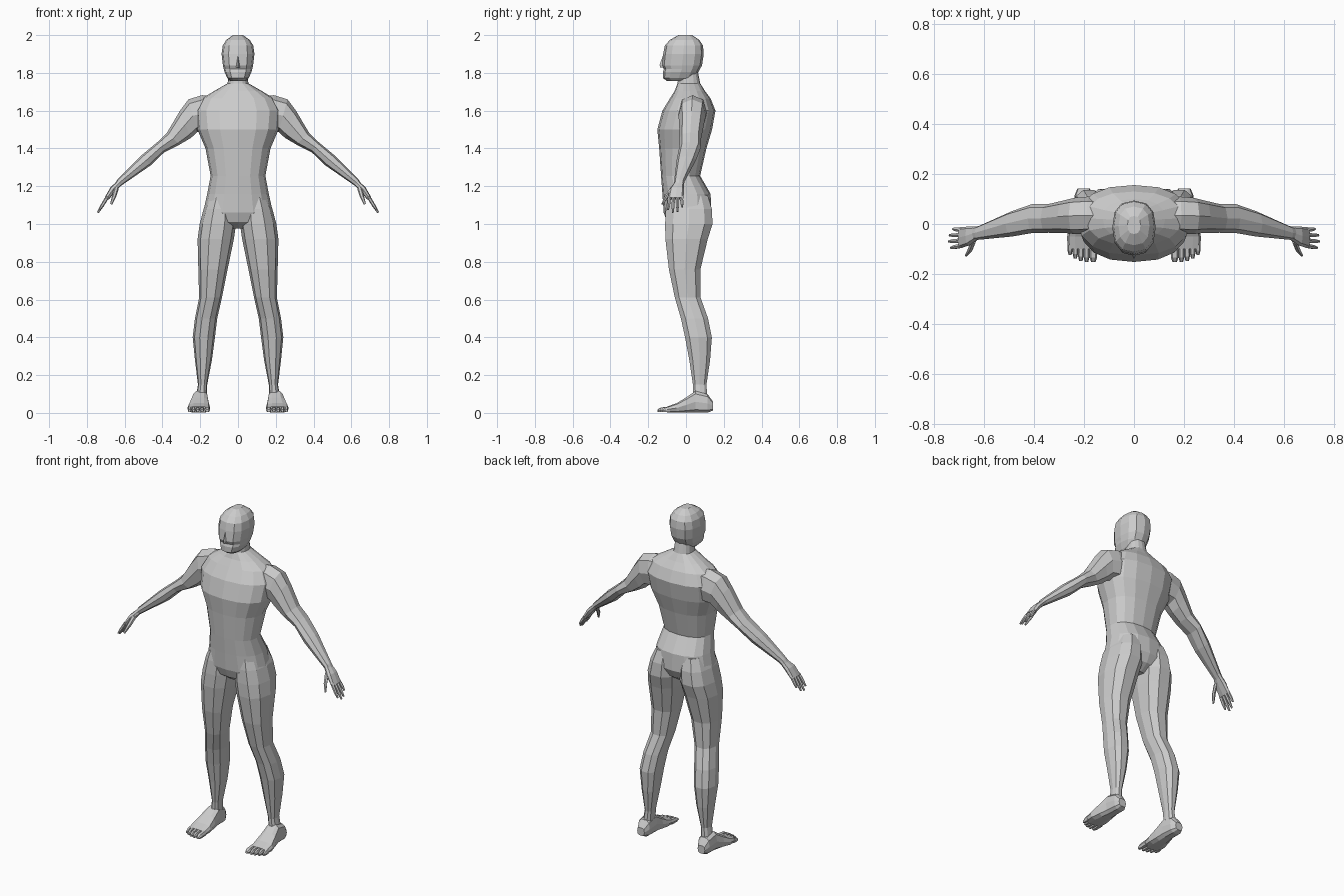
import bpy, bmesh, math
from mathutils import Vector as V

skin = bpy.data.materials.new("plain grey")
skin.diffuse_color = (0.6, 0.6, 0.6, 1)


def loft(bm, rings, n=12, p=0.85):
    """Skin closed rings, each given as (centre, half axis u, half axis v)."""
    loops = []
    for c, u, v in rings:
        loop = []
        for i in range(n):
            a = 2 * math.pi * i / n
            f = lambda t: math.copysign(abs(t) ** p, t) if abs(t) > 1e-6 else 0
            loop.append(bm.verts.new(V(c) + V(u) * f(math.cos(a)) + V(v) * f(math.sin(a))))
        loops.append(loop)
    for a, b in zip(loops, loops[1:]):
        for i in range(n):
            j = (i + 1) % n
            bm.faces.new((a[i], a[j], b[j], b[i]))
    bm.faces.new(loops[0][::-1])
    bm.faces.new(loops[-1])


def slab(z, x0, x1, y0, y1):
    """Horizontal ring from its extents."""
    return ((x0 + x1) / 2, (y0 + y1) / 2, z), ((x1 - x0) / 2, 0, 0), (0, (y1 - y0) / 2, 0)


def upright(y, x0, x1, z0, z1):
    """Ring facing along y from its extents."""
    return ((x0 + x1) / 2, y, (z0 + z1) / 2), ((x1 - x0) / 2, 0, 0), (0, 0, (z1 - z0) / 2)


def finish(name, bm, side=1):
    if side < 0:
        for v in bm.verts:
            v.co.x = -v.co.x
    bmesh.ops.recalc_face_normals(bm, faces=bm.faces)
    me = bpy.data.meshes.new(name)
    bm.to_mesh(me)
    bm.free()
    me.materials.append(skin)
    ob = bpy.data.objects.new(name, me)
    bpy.context.collection.objects.link(ob)
    return ob


# Torso and neck: z, half width, front y, back y
bm = bmesh.new()
loft(bm, [slab(z, -w, w, f, b) for z, w, f, b in (
    (0.975, 0.05, -0.05, 0.06), (1.01, 0.12, -0.10, 0.11), (1.06, 0.185, -0.118, 0.135),
    (1.16, 0.163, -0.125, 0.13), (1.255, 0.145, -0.132, 0.075), (1.40, 0.172, -0.142, 0.108),
    (1.50, 0.215, -0.152, 0.138), (1.60, 0.225, -0.125, 0.156), (1.665, 0.19, -0.085, 0.13),
    (1.705, 0.125, -0.06, 0.10), (1.745, 0.055, -0.045, 0.075), (1.82, 0.048, -0.035, 0.06))], 16)
body = finish("body", bm)

# Head: z, half width, front y, back y
bm = bmesh.new()
loft(bm, [slab(z, -w, w, f, b) for z, w, f, b in (
    (1.757, 0.04, -0.10, 0.02), (1.772, 0.056, -0.122, 0.045), (1.805, 0.072, -0.122, 0.066),
    (1.82, 0.075, -0.117, 0.074), (1.84, 0.08, -0.127, 0.085), (1.90, 0.087, -0.121, 0.094),
    (1.945, 0.081, -0.112, 0.09), (1.975, 0.062, -0.085, 0.07), (2.0, 0.026, -0.04, 0.032))], 12, 0.8)
parts = [finish("head", bm)]

# Nose
bm = bmesh.new()
loft(bm, [slab(1.828, -0.014, 0.014, -0.136, -0.09), slab(1.842, -0.014, 0.014, -0.14, -0.09),
          slab(1.89, -0.008, 0.008, -0.123, -0.09)], 4, 1)
parts.append(finish("nose", bm))

for s, tag in ((1, "left"), (-1, "right")):
    # Leg: z, inner x, outer x, front y, back y
    bm = bmesh.new()
    loft(bm, [slab(*r) for r in (
        (1.15, 0.03, 0.15, -0.10, 0.12), (1.08, 0.012, 0.182, -0.112, 0.142),
        (1.0, 0.01, 0.203, -0.116, 0.146), (0.92, 0.022, 0.214, -0.114, 0.12),
        (0.76, 0.055, 0.21, -0.094, 0.08), (0.61, 0.085, 0.206, -0.062, 0.08),
        (0.50, 0.11, 0.228, -0.03, 0.12), (0.40, 0.122, 0.24, -0.008, 0.14),
        (0.28, 0.138, 0.228, 0.015, 0.13), (0.15, 0.163, 0.212, 0.035, 0.11),
        (0.07, 0.165, 0.225, 0.035, 0.115))], 10)
    parts.append(finish(tag + "_leg", bm, s))

    # Arm: top x, top z, bottom x, bottom z, front y, back y
    bm = bmesh.new()
    rings = []
    for tx, tz, bx, bz, f, b in (
            (0.10, 1.675, 0.12, 1.53, -0.03, 0.10), (0.19, 1.682, 0.17, 1.49, -0.04, 0.11),
            (0.262, 1.66, 0.215, 1.487, -0.04, 0.105), (0.307, 1.60, 0.25, 1.455, -0.036, 0.095),
            (0.375, 1.485, 0.31, 1.42, -0.035, 0.08), (0.425, 1.435, 0.39, 1.38, -0.036, 0.08),
            (0.515, 1.36, 0.46, 1.312, -0.05, 0.052), (0.638, 1.236, 0.605, 1.212, -0.063, -0.008),
            (0.655, 1.21, 0.63, 1.195, -0.065, -0.012)):
        rings.append((((tx + bx) / 2, (f + b) / 2, (tz + bz) / 2),
                      ((tx - bx) / 2, 0, (tz - bz) / 2), (0, (b - f) / 2, 0)))
    loft(bm, rings, 8)
    parts.append(finish(tag + "_arm", bm, s))

    # Hand: palm, four fingers and thumb
    bm = bmesh.new()
    thick = V((0.86, 0, 0.5))
    loft(bm, [((0.625, -0.036, 1.22), thick * 0.016, (0, 0.025, 0)),
              ((0.66, -0.048, 1.185), thick * 0.018, (0, 0.038, 0)),
              ((0.695, -0.055, 1.135), thick * 0.012, (0, 0.042, 0))], 8, 0.7)
    for k, (tip_x, tip_z) in enumerate(((0.733, 1.075), (0.742, 1.06), (0.738, 1.066), (0.725, 1.09))):
        y = -0.087 + 0.021 * k
        ends = V((0.69, y, 1.145)), V((tip_x, y - 0.008 + 0.004 * k, tip_z))
        loft(bm, [(ends[0].lerp(ends[1], t), thick * r, (0, r, 0))
                  for t, r in ((0, 0.0095), (0.6, 0.009), (1, 0.005))], 6, 1)
    loft(bm, [((0.642, -0.065, 1.195), thick * 0.013, (0, 0.016, 0)),
              ((0.655, -0.10, 1.15), thick * 0.012, (0, 0.012, 0)),
              ((0.672, -0.125, 1.105), thick * 0.006, (0, 0.006, 0))], 6, 1)
    finish(tag + "_hand", bm, s)

    # Foot: y, inner x, outer x, sole z, top z, then five toes
    bm = bmesh.new()
    loft(bm, [upright(*r) for r in (
        (0.143, 0.178, 0.226, 0.012, 0.06), (0.115, 0.162, 0.238, 0.0, 0.10),
        (0.05, 0.158, 0.242, 0.0, 0.118), (0.0, 0.153, 0.255, 0.0, 0.083),
        (-0.05, 0.147, 0.268, 0.0, 0.052), (-0.10, 0.15, 0.266, 0.002, 0.034))], 10, 0.65)
    for x, r, tip in ((0.163, 0.015, -0.152), (0.19, 0.0115, -0.152), (0.213, 0.011, -0.148),
                      (0.235, 0.0105, -0.138), (0.256, 0.010, -0.124)):
        loft(bm, [upright(-0.085, x - r, x + r, 0.002, 0.036),
                  upright(tip + 0.018, x - r, x + r, 0.002, 0.03),
                  upright(tip, x - r * 0.6, x + r * 0.6, 0.005, 0.018)], 6, 0.8)
    finish(tag + "_foot", bm, s)

# Fuse torso, head and limbs into one skin
for part in parts:
    m = body.modifiers.new("fuse", "BOOLEAN")
    m.operation, m.solver, m.object = "UNION", "EXACT", part
bpy.context.view_layer.update()
fused = bpy.data.meshes.new_from_object(body.evaluated_get(bpy.context.evaluated_depsgraph_get()))
body.modifiers.clear()
body.data = fused
for part in parts:
    bpy.data.objects.remove(part)
